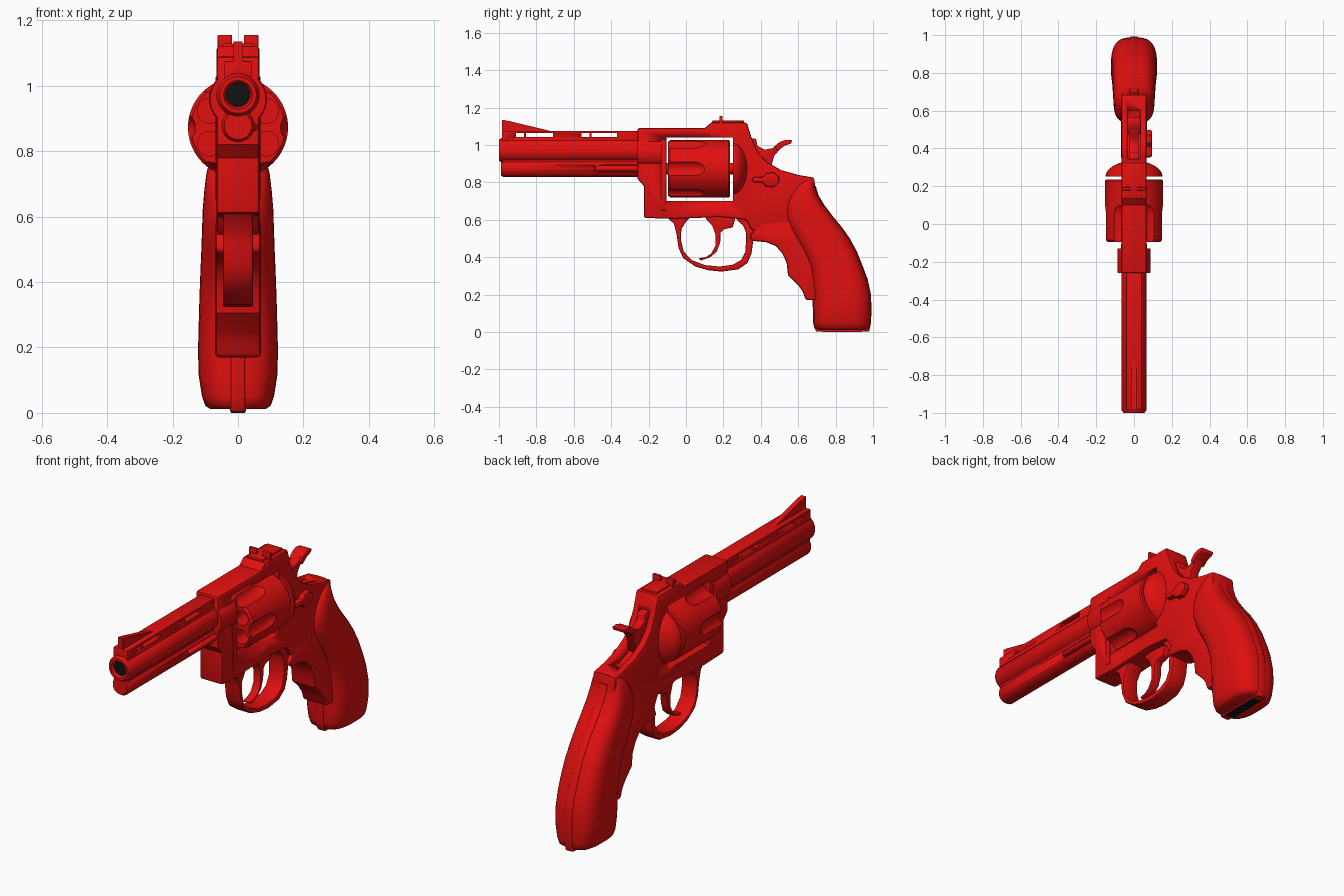
import bpy, bmesh, math
from mathutils import Matrix, Vector

old = bpy.data.objects.get("Cube")
if old:
    bpy.data.objects.remove(old, do_unlink=True)


def material(name, rgb):
    m = bpy.data.materials.new(name)
    m.use_nodes = True
    m.diffuse_color = (*rgb, 1)
    m.node_tree.nodes["Principled BSDF"].inputs["Base Color"].default_value = (*rgb, 1)
    return m


RED = material("red", (0.75, 0.005, 0.005))
BLACK = material("black", (0.006, 0.006, 0.006))


def activate(ob):
    bpy.ops.object.select_all(action='DESELECT')
    ob.select_set(True)
    bpy.context.view_layer.objects.active = ob


def finish(name, bm, mat=RED, bevel=0, angle=35):
    """Turn a bmesh into a smooth shaded object, with optional edge rounding."""
    bmesh.ops.recalc_face_normals(bm, faces=bm.faces)
    mesh = bpy.data.meshes.new(name)
    bm.to_mesh(mesh)
    bm.free()
    ob = bpy.data.objects.new(name, mesh)
    bpy.context.collection.objects.link(ob)
    mesh.materials.append(mat)
    activate(ob)
    if bevel:
        mod = ob.modifiers.new("round", 'BEVEL')
        mod.width, mod.segments = bevel, 2
        mod.limit_method, mod.angle_limit = 'ANGLE', math.radians(50)
        bpy.ops.object.modifier_apply(modifier=mod.name)
    bpy.ops.object.shade_smooth_by_angle(angle=math.radians(angle))
    return ob


def prism(name, pts, half, x=0, **kw):
    """Side profile of (y, z) points extruded across x."""
    bm = bmesh.new()
    face = bm.faces.new([bm.verts.new((x - half, y, z)) for y, z in pts])
    out = bmesh.ops.extrude_face_region(bm, geom=[face])
    verts = [v for v in out['geom'] if isinstance(v, bmesh.types.BMVert)]
    bmesh.ops.translate(bm, verts=verts, vec=(2 * half, 0, 0))
    return finish(name, bm, **kw)


def box(name, y0, y1, z0, z1, half, x=0, **kw):
    return prism(name, [(y0, z0), (y1, z0), (y1, z1), (y0, z1)], half, x, **kw)


def lathe(name, prof, z, x=0, sides=48, **kw):
    """Turned part about an axis along y; prof holds (y, radius)."""
    bm = bmesh.new()
    rings = []
    for y, r in prof:
        angles = [2 * math.pi * i / sides for i in range(sides)]
        rings.append([bm.verts.new((x + r * math.cos(a), y, z + r * math.sin(a))) for a in angles])
    for a, b in zip(rings, rings[1:]):
        for i in range(sides):
            j = (i + 1) % sides
            bm.faces.new((a[i], a[j], b[j], b[i]))
    bm.faces.new(rings[0])
    bm.faces.new(rings[-1])
    return finish(name, bm, **kw)


def loft(name, slices, power, sides=40, grow=0, width=None, **kw):
    """Stack of rounded horizontal slices (z, y0, y1, half width)."""
    bm = bmesh.new()
    rings = []
    for z, y0, y1, w in slices:
        ring = []
        for i in range(sides):
            a = 2 * math.pi * i / sides
            c, s = math.cos(a), math.sin(a)
            px = math.copysign(abs(c) ** (2 / power), c) * (width or w)
            py = math.copysign(abs(s) ** (2 / power), s) * ((y1 - y0) / 2 + grow)
            ring.append(bm.verts.new((px, (y0 + y1) / 2 + py, z)))
        rings.append(ring)
    for a, b in zip(rings, rings[1:]):
        for i in range(sides):
            j = (i + 1) % sides
            bm.faces.new((a[i], a[j], b[j], b[i]))
    bm.faces.new(rings[0])
    bm.faces.new(rings[-1])
    return finish(name, bm, **kw)


def cut(ob, cutter):
    """Subtract the cutter and throw it away."""
    cutter.hide_render = True
    activate(ob)
    mod = ob.modifiers.new("cut", 'BOOLEAN')
    mod.operation, mod.solver, mod.object = 'DIFFERENCE', 'EXACT', cutter
    bpy.ops.object.modifier_apply(modifier=mod.name)
    bpy.data.objects.remove(cutter, do_unlink=True)


# Frame with the cylinder window and the hammer slot
frame = prism("frame", [
    (-.26, 1.09), (.1, 1.09), (.135, 1.12), (.325, 1.12), (.35, 1.04), (.385, .96),
    (.435, .907), (.51, .865), (.6, .84), (.685, .825), (.7, .7), (.62, .52), (.4, .53),
    (.35, .55), (.32, .6), (.18, .615), (-.06, .605), (-.225, .61), (-.225, .78), (-.26, .82)],
    .066, bevel=.01)
cut(frame, box("window_cutter", -.105, .25, .7, 1.04, .2))
cut(frame, prism("slot_cutter", [(.335, 1.0), (.37, .9), (.44, .84), (.52, .81), (.6, .83),
                                 (.62, 1.1), (.352, 1.1)], .032))
lathe("frame_collar", [(-.26, .085), (-.25, .088), (-.13, .088)], .96)
box("crane", -.135, -.105, .65, 1.03, .069, bevel=.005)

# Barrel, lug and ventilated rib
lathe("barrel", [(-.2, .066), (-.985, .066), (-1, .056), (-1, .044), (-.985, .036), (-.95, .035)], .972)
lathe("bore", [(-.985, .036), (-.983, .036)], .972, mat=BLACK)
lug = lathe("ejector_lug", [(-.2, .05), (-.975, .05), (-.988, .042)], .878)
cut(lug, box("lug_cutter", -.49, -.2, .855, .893, .03, .065))
lathe("ejector_rod", [(-.485, .008), (-.475, .015), (-.2, .015)], .874, x=.045, sides=20)
box("barrel_web", -.98, -.2, .88, .96, .04)
rib = box("rib", -.985, -.2, 1.01, 1.076, .042, bevel=.004)
for y0, y1 in ((-.91, -.865), (-.855, -.71), (-.56, -.515), (-.505, -.37)):
    cut(rib, box("vent_cutter", y0, y1, 1.042, 1.064, .1))
prism("front_sight", [(-.985, 1.07), (-.985, 1.135), (-.955, 1.13), (-.72, 1.074), (-.72, 1.07)], .014)

# Rear sight with its notch
box("rear_sight_base", .14, .31, 1.11, 1.13, .045, bevel=.004)
for side in (-1, 1):
    box("rear_sight_blade", .178, .195, 1.11, 1.156, .022, side * .04, bevel=.003)

# Fluted cylinder with six chambers
AXIS = .873
drum = lathe("cylinder", [(-.095, .143), (-.085, .153), (.228, .153), (.235, .148)], AXIS, sides=72)
for k in range(6):
    a = math.radians(60 * k)
    cut(drum, lathe("flute_cutter", [(-.2, .048), (.05, .048), (.08, .04), (.1, .025), (.11, .005)],
                    AXIS + .178 * math.sin(a), .178 * math.cos(a), 24))
    a += math.radians(30)
    cut(drum, lathe("chamber_cutter", [(-.2, .038), (.15, .038)],
                    AXIS + .1 * math.sin(a), .1 * math.cos(a), 24))
activate(drum)
bpy.ops.object.shade_smooth_by_angle(angle=math.radians(35))
lathe("cylinder_pin", [(-.13, .03), (.27, .03)], AXIS, sides=24)
lathe("recoil_shield", [(.252, .15), (.266, .149), (.285, .138), (.305, .115), (.32, .085), (.332, .05)], AXIS)

# Trigger guard and trigger
prism("trigger_guard", [
    (-.1, .61), (-.065, .58), (-.05, .52), (-.04, .45), (-.015, .395), (.05, .35), (.12, .33),
    (.19, .323), (.28, .335), (.33, .37), (.35, .42), (.36, .49), (.37, .56), (.3, .62),
    (.27, .6), (.305, .57), (.322, .53), (.318, .43), (.295, .385), (.25, .36), (.18, .35),
    (.1, .358), (.03, .385), (-.012, .43), (-.027, .49), (-.025, .55), (0, .59), (.03, .62)],
    .046, bevel=.008)
prism("trigger", [
    (.1, .63), (.11, .6), (.14, .57), (.158, .52), (.157, .46), (.135, .42), (.105, .4), (.067, .395),
    (.08, .382), (.13, .4), (.165, .43), (.183, .48), (.185, .53), (.2, .548), (.25, .56), (.27, .63)],
    .022, bevel=.005)

# Hammer with a wider spur
prism("hammer", [
    (.33, 1.04), (.375, 1.032), (.382, .995), (.42, .975), (.46, .982), (.5, 1.015), (.53, 1.02),
    (.53, 1), (.5, .975), (.47, .94), (.45, .86), (.4, .82), (.33, .9)], .024, bevel=.004)
prism("hammer_spur", [(.475, .99), (.505, 1.018), (.535, 1.028), (.567, 1.025), (.563, 1.008), (.525, .995),
                      (.49, .968)], .036, bevel=.004)

# Thumb latch on the left side
prism("cylinder_latch", [(.35, .815), (.36, .8), (.41, .8), (.425, .778), (.47, .775), (.498, .8),
                         (.498, .83), (.47, .853), (.43, .85), (.41, .828), (.36, .828)],
      .02, .074, bevel=.008)

# Grip: rounded handle, finger rest, centre strap and butt plate
GRIP = [(.012, .71, .965, .085), (.022, .69, .98, .1), (.05, .683, .985, .11), (.12, .682, .988, .121),
        (.2, .68, .985, .122), (.28, .672, .968, .12), (.35, .66, .942, .118), (.43, .625, .91, .115),
        (.5, .582, .872, .112), (.56, .55, .83, .11), (.62, .532, .78, .108), (.68, .535, .735, .103),
        (.73, .555, .705, .097), (.78, .59, .69, .085), (.81, .625, .685, .068), (.826, .655, .682, .045)]
loft("grip", GRIP, 3, angle=50)
strap = [(.004, .7, .975, 0)] + GRIP[1:-2]
loft("grip_strap", strap, 12, grow=.004, width=.024, angle=50)
prism("finger_rest", [
    (.34, .51), (.365, .55), (.4, .575), (.46, .588), (.56, .59), (.7, .5), (.72, .17), (.64, .17),
    (.625, .215), (.6, .25), (.545, .305), (.538, .37), (.515, .42), (.48, .46), (.43, .48), (.35, .488)],
    .07, bevel=.016)
box("butt_plate", .73, .94, 0, .006, .022, mat=BLACK)
